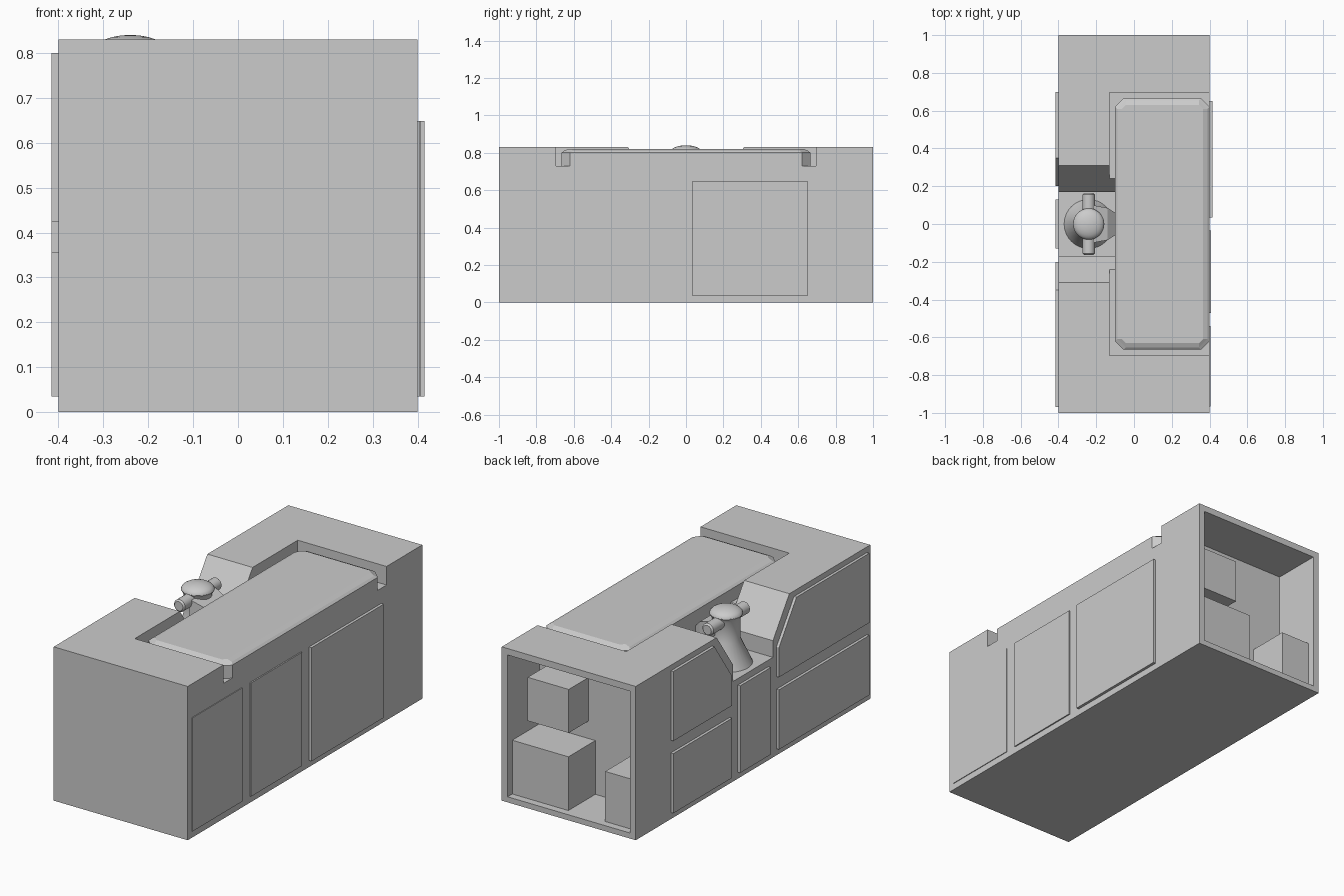
import bpy, bmesh, math
from mathutils import Vector

if "Cube" in bpy.data.objects:
    bpy.data.objects.remove(bpy.data.objects["Cube"])


def make(name, bm):
    bmesh.ops.recalc_face_normals(bm, faces=bm.faces)
    me = bpy.data.meshes.new(name)
    bm.to_mesh(me)
    bm.free()
    ob = bpy.data.objects.new(name, me)
    bpy.context.collection.objects.link(ob)
    return ob


def loft(name, rings):
    """Join equal-length rings of 3D points and cap both ends."""
    bm = bmesh.new()
    vs = [[bm.verts.new(p) for p in r] for r in rings]
    n = len(vs[0])
    for a, b in zip(vs, vs[1:]):
        for i in range(n):
            j = (i + 1) % n
            bm.faces.new((a[i], a[j], b[j], b[i]))
    bm.faces.new(vs[0])
    bm.faces.new(vs[-1])
    return make(name, bm)


def slab(name, x0, x1, yz):
    """Outline in the y-z plane, extruded along x."""
    return loft(name, [[(x, y, z) for y, z in yz] for x in (x0, x1)])


def box(name, x0, x1, y0, y1, z0, z1):
    return slab(name, x0, x1, [(y0, z0), (y1, z0), (y1, z1), (y0, z1)])


def turned(name, profile, centre, n=32):
    """Rings of (radius, z) around a vertical axis."""
    cx, cy = centre
    rings = [[(cx + r * math.cos(2 * math.pi * i / n), cy + r * math.sin(2 * math.pi * i / n), z)
              for i in range(n)] for r, z in profile]
    return loft(name, rings)


def smooth(ob, angle=30):
    bpy.ops.object.select_all(action='DESELECT')
    ob.select_set(True)
    bpy.context.view_layer.objects.active = ob
    bpy.ops.object.shade_smooth_by_angle(angle=math.radians(angle))


def cut(ob, cutter):
    m = ob.modifiers.new("cut", 'BOOLEAN')
    m.operation, m.solver, m.object = 'DIFFERENCE', 'EXACT', cutter
    bpy.context.view_layer.objects.active = ob
    bpy.ops.object.modifier_apply(modifier=m.name)
    bpy.data.objects.remove(cutter)


# Main cabinet: top tray recess, side notch, open back compartment
body = box("cabinet_body", -0.4, 0.4, -1, 1, 0, 0.83)
cut(body, box("recess_cutter", -0.13, 0.5, -0.695, 0.695, 0.73, 0.95))
notch = [(0.17, 0.54), (0.17, 0.63), (0.31, 0.83), (0.31, 0.95)]
cut(body, slab("notch_cutter", -0.5, -0.1, notch + [(-y, z) for y, z in reversed(notch)]))
cut(body, box("compartment_cutter", -0.365, 0.365, 0.73, 1.1, 0.03, 0.795))

# Boxes inside the back compartment
box("upper_unit", 0.07, 0.315, 0.73, 0.90, 0.415, 0.65)
box("lower_unit", 0.03, 0.365, 0.73, 0.96, 0.03, 0.32)
box("corner_unit", -0.365, -0.19, 0.73, 0.96, 0.03, 0.30)

# Right side door panels
for i, (y0, y1, x1) in enumerate([(-0.965, -0.54, 0.404), (-0.47, -0.035, 0.407), (0.035, 0.65, 0.415)]):
    box(f"right_panel_{i + 1}", 0.4, x1, y0, y1, 0.035, 0.648)

# Left side panels, the upper ones following the notch slope
box("left_panel_middle", -0.415, -0.4, -0.13, 0.13, 0.035, 0.505)
for name, s, end in (("rear", 1, 0.70), ("front", -1, 0.97)):
    box(f"left_panel_lower_{name}", -0.415, -0.4, *sorted((s * 0.2, s * end)), 0.035, 0.357)
    slab(f"left_panel_upper_{name}", -0.415, -0.4,
         [(s * y, z) for y, z in [(0.2, 0.425), (end, 0.425), (end, 0.8), (0.35, 0.8), (0.2, 0.585)]])


# Tray plate: cut corners, bevelled rim
def octagon(inset, z, c=0.045):
    x0, x1, y = -0.10 + inset, 0.40 - inset, 0.665 - inset
    return [(x0 + c, -y, z), (x1 - c, -y, z), (x1, -y + c, z), (x1, y - c, z),
            (x1 - c, y, z), (x0 + c, y, z), (x0, y - c, z), (x0, -y + c, z)]


loft("tray_plate", [octagon(0, 0.73), octagon(0, 0.80), octagon(0.012, 0.81),
                    octagon(0.035, 0.82, 0.02)])

# Swivel post with flared foot and domed cap
C = (-0.24, 0)
smooth(turned("post", [(0.13, 0.54), (0.07, 0.67), (0.07, 0.78), (0.083, 0.805)], C))
dome = [(0.083 * math.cos(a), 0.803 + 0.037 * math.sin(a))
        for a in [math.radians(d) for d in (0, 15, 30, 45, 60, 75, 88)]]
smooth(turned("post_cap", dome, C), 50)

# Pivot pin across the post
pin = [[(-0.24 + r * math.cos(2 * math.pi * i / 24), y, 0.772 + r * math.sin(2 * math.pi * i / 24))
        for i in range(24)]
       for y, r in ((-0.163, 0.025), (-0.155, 0.033), (0.155, 0.033), (0.163, 0.025))]
smooth(loft("pivot_pin", pin))

# Bracket joining the post to the tray
loft("tray_bracket", [[(x, -w, z0), (x, w, z0), (x, w, z1), (x, -w, z1)]
                      for x, w, z0, z1 in ((-0.22, 0.10, 0.70, 0.79), (-0.14, 0.085, 0.66, 0.76),
                                           (-0.10, 0.06, 0.64, 0.72))])
